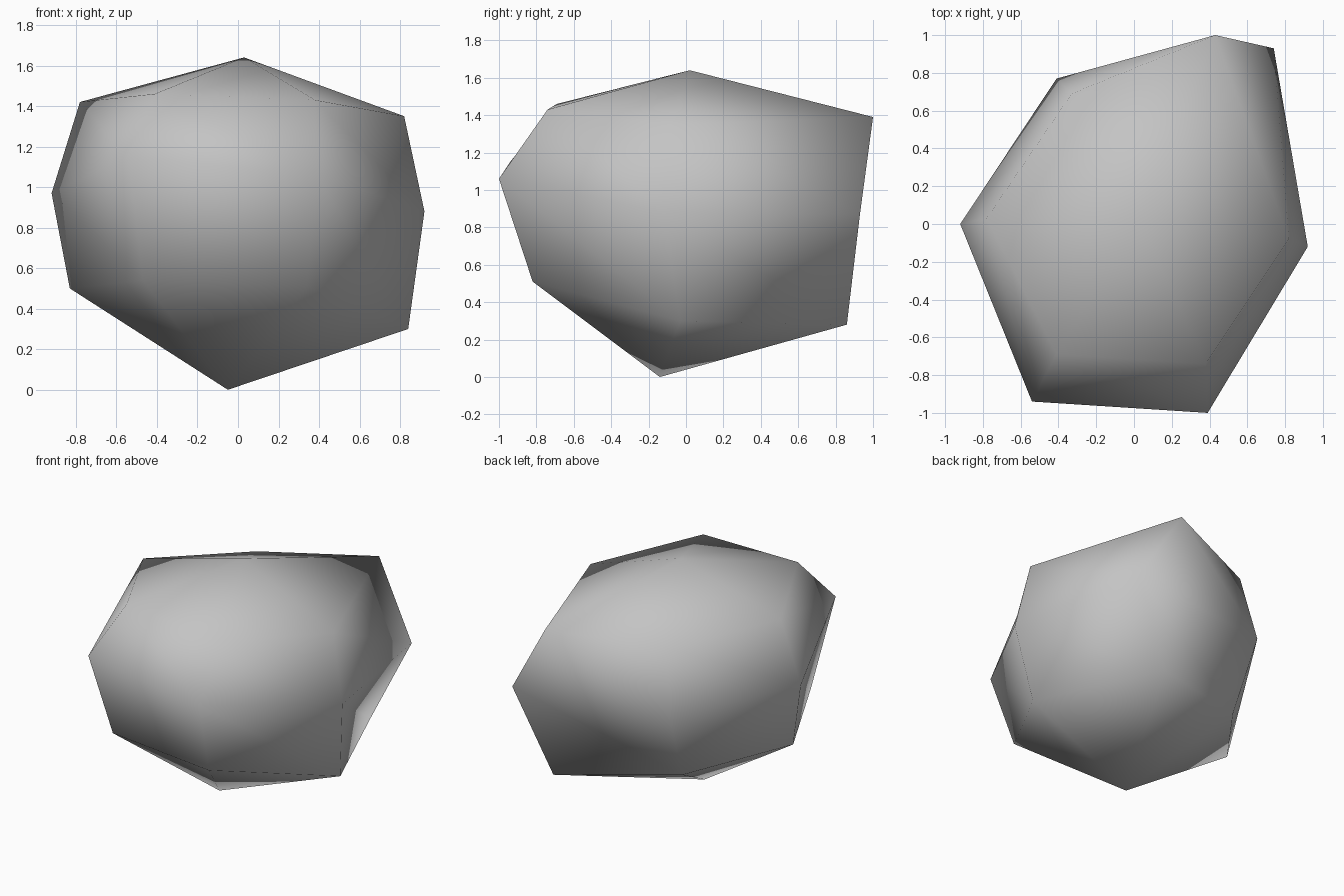
import bpy
import bmesh

# Remove the default cube only
cube = bpy.data.objects.get("Cube")
if cube:
    bpy.data.objects.remove(cube, do_unlink=True)

# Stone material
stone = bpy.data.materials.new("stone_grey")
stone.use_nodes = True
grey = (0.55, 0.55, 0.55, 1.0)
stone.diffuse_color = grey
stone.node_tree.nodes["Principled BSDF"].inputs["Base Color"].default_value = grey

# Uneven six-sided rings of the boulder, each counter-clockwise from +x
lower_ring = [(.84, -.03, .3), (.46, .86, .28), (-.37, .57, .39),
              (-.83, -.04, .5), (-.47, -.76, .54), (.34, -.82, .51)]
middle_ring = [(.92, -.12, .88), (.74, .93, .87), (-.41, .77, .88),
               (-.92, 0, .97), (-.54, -.94, 1.15), (.39, -1, 1.06)]
upper_ring = [(.82, -.08, 1.35), (.43, 1, 1.39), (-.33, .69, 1.34),
              (-.78, .03, 1.42), (-.41, -.69, 1.46), (.38, -.74, 1.43)]


def bridge(bm, below, above):
    """Join two rings with a band of triangle pairs."""
    for i in range(len(below)):
        j = (i + 1) % len(below)
        bm.faces.new((below[i], below[j], above[i]))
        bm.faces.new((below[j], above[j], above[i]))


def cap(bm, ring, tip):
    """Close a ring with a fan of triangles to a tip."""
    for i in range(len(ring)):
        bm.faces.new((ring[i], ring[(i + 1) % len(ring)], tip))


# Boulder body: a coarse lumpy sphere
bm = bmesh.new()
rings = [[bm.verts.new(p) for p in ring]
         for ring in (lower_ring, middle_ring, upper_ring)]
bottom_tip = bm.verts.new((-.05, -.14, 0))
top_tip = bm.verts.new((.03, .02, 1.64))
for below, above in zip(rings, rings[1:]):
    bridge(bm, below, above)
cap(bm, rings[0], bottom_tip)
cap(bm, rings[-1], top_tip)
bmesh.ops.recalc_face_normals(bm, faces=bm.faces[:])

# Soft shading over the coarse faces
for face in bm.faces:
    face.smooth = True

mesh = bpy.data.meshes.new("boulder")
bm.to_mesh(mesh)
bm.free()
mesh.materials.append(stone)
boulder = bpy.data.objects.new("boulder", mesh)
bpy.context.collection.objects.link(boulder)
